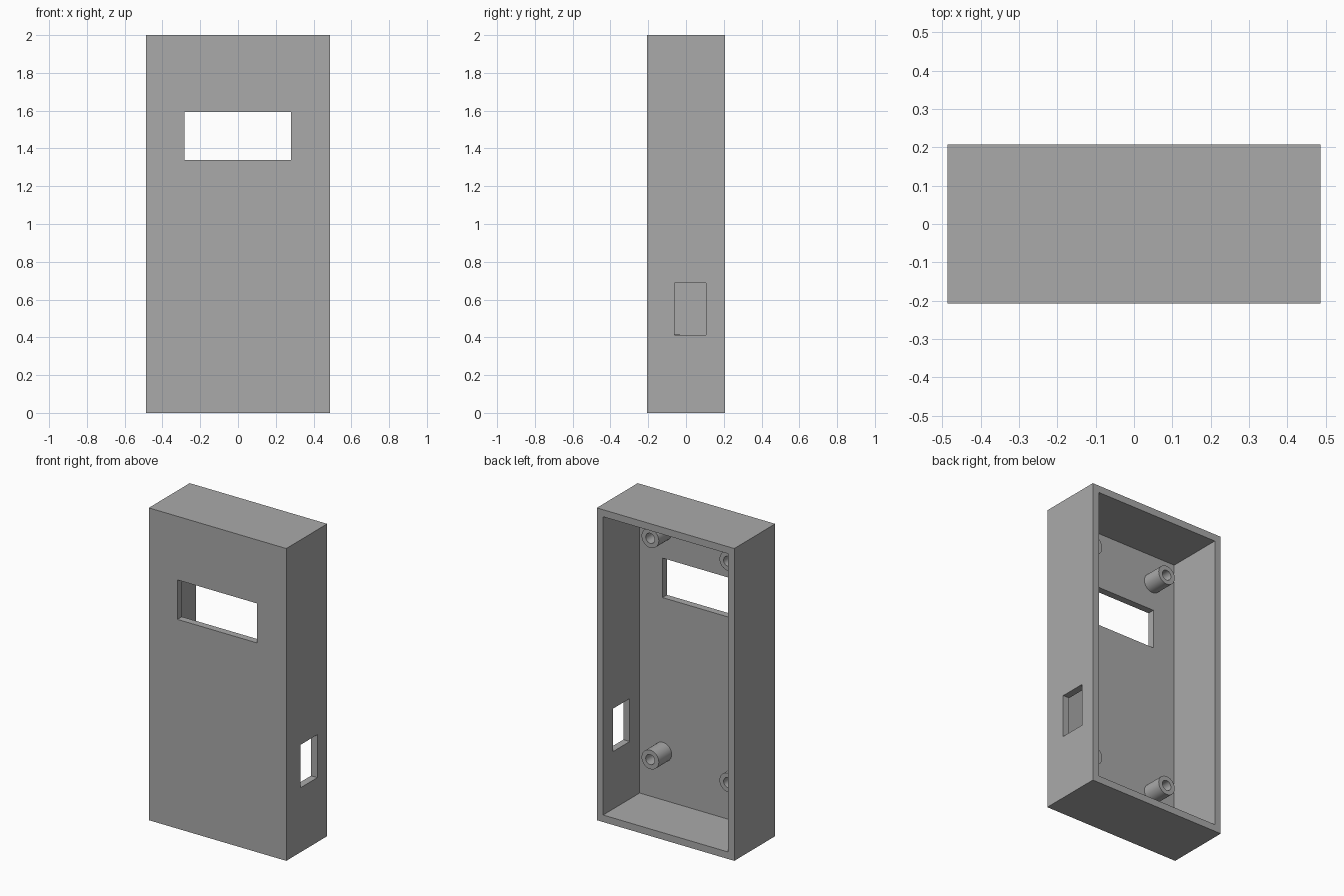
import bpy, bmesh
from math import radians, tau
from mathutils import Matrix, Vector

if "Cube" in bpy.data.objects:
    bpy.data.objects.remove(bpy.data.objects["Cube"], do_unlink=True)

W, D, H = 0.974, 0.414, 2.0      # outer size
WALL = 0.045
FLOOR_Y = -D / 2 + WALL          # inner face of the front panel

grey = bpy.data.materials.new("plain grey")
grey.use_nodes = True
colour = (0.4, 0.4, 0.4, 1)
grey.diffuse_color = colour
grey.node_tree.nodes["Principled BSDF"].inputs["Base Color"].default_value = colour


def add_object(name, bm):
    bmesh.ops.recalc_face_normals(bm, faces=bm.faces)
    mesh = bpy.data.meshes.new(name)
    bm.to_mesh(mesh)
    bm.free()
    mesh.materials.append(grey)
    obj = bpy.data.objects.new(name, mesh)
    bpy.context.collection.objects.link(obj)
    return obj


def box(name, low, high):
    low, high = Vector(low), Vector(high)
    bm = bmesh.new()
    bmesh.ops.create_cube(bm, size=1, matrix=Matrix.Translation((low + high) / 2)
                          @ Matrix.Diagonal((*(high - low), 1)))
    return add_object(name, bm)


def cut(target, name, low, high):
    cutter = box(name, low, high)
    cutter.hide_render = True
    cutter.hide_set(True)
    cutter.display_type = 'WIRE'
    mod = target.modifiers.new(name, 'BOOLEAN')
    mod.operation = 'DIFFERENCE'
    mod.solver = 'EXACT'
    mod.object = cutter


def post(name, x, z, radius=0.061, bore=0.032, length=0.13):
    # Hollow tube spun around the y axis, closed by the front panel
    bm = bmesh.new()
    tip = FLOOR_Y + length
    profile = [(bore, FLOOR_Y), (bore, tip), (radius, tip), (radius, FLOOR_Y)]
    verts = [bm.verts.new((x + r, y, z)) for r, y in profile]
    edges = [bm.edges.new(pair) for pair in zip(verts, verts[1:])]
    bmesh.ops.spin(bm, geom=verts + edges, cent=(x, 0, z), axis=(0, 1, 0),
                   angle=tau, steps=32, use_merge=True)
    bmesh.ops.remove_doubles(bm, verts=bm.verts, dist=1e-4)
    obj = add_object(name, bm)
    bpy.ops.object.select_all(action='DESELECT')
    obj.select_set(True)
    bpy.context.view_layer.objects.active = obj
    bpy.ops.object.shade_smooth_by_angle(angle=radians(30))


# Case shell, open at the back
case = box("case_shell", (-W / 2, -D / 2, 0), (W / 2, D / 2, H))
cut(case, "cavity_cutter", (-W / 2 + WALL, FLOOR_Y, WALL),
    (W / 2 - WALL, D, H - WALL))

# Display window in the front and connector slot in the left wall
cut(case, "window_cutter", (-0.284, -D, 1.34), (0.28, 0, 1.593))
cut(case, "slot_cutter", (0.35, -0.062, 0.413), (0.6, 0.107, 0.688))

# Four screw posts on the inside of the front panel
for side, x in (("left", 0.276), ("right", -0.276)):
    for level, z in (("lower", 0.353), ("upper", 1.77)):
        post(f"{level}_{side}_screw_post", x, z)
